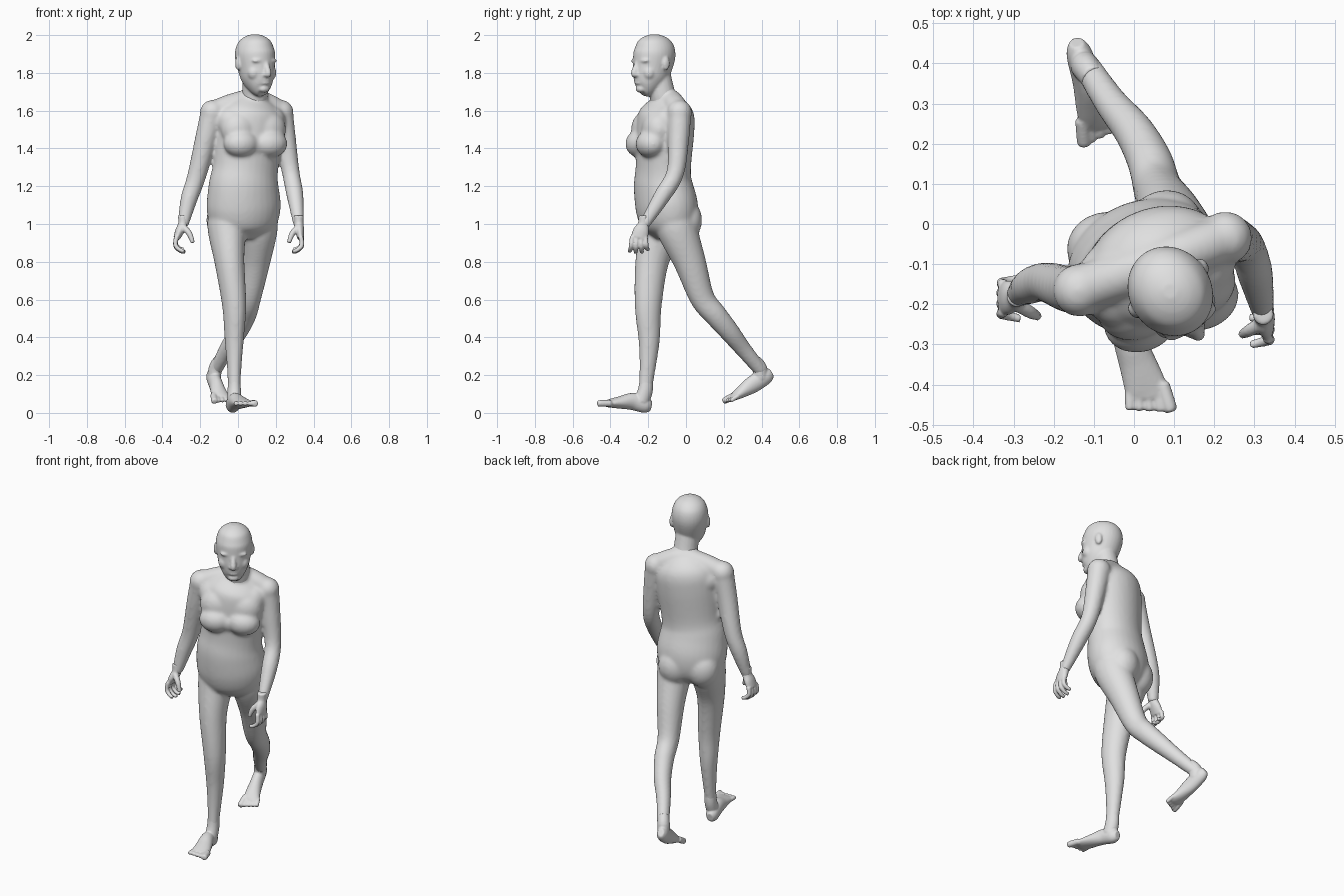
import bpy
import bmesh
import math
from mathutils import Vector, Matrix

if "Cube" in bpy.data.objects:
    bpy.data.objects.remove(bpy.data.objects["Cube"], do_unlink=True)

GREY = (.75, .75, .75, 1)
clay = bpy.data.materials.new("plain_grey")
clay.use_nodes = True
clay.diffuse_color = GREY
clay.node_tree.nodes["Principled BSDF"].inputs["Base Color"].default_value = GREY

BODY_YAW = math.radians(20)
HEAD_YAW = math.radians(33)
UP = Vector((0, 0, 1))
FRONT_BACK = Vector((0, 1, 0))


def turned(centre, yaw, side, forward, up):
    """Point given by side, forward and up distances in a yawed frame."""
    return Vector(centre) + Matrix.Rotation(yaw, 3, 'Z') @ Vector((side, -forward, up))


ORIGIN = Vector()
ACROSS = turned(ORIGIN, BODY_YAW, 1, 0, 0)
HEAD_ACROSS = turned(ORIGIN, HEAD_YAW, 1, 0, 0)


def spline(rows, steps=5):
    """Catmull-Rom interpolation of centre and radii together."""
    padded = [rows[0], *rows, rows[-1]]
    out = []
    for quad in zip(padded, padded[1:], padded[2:], padded[3:]):
        for k in range(steps):
            t = k / steps
            out.append([b + t / 2 * (c - a + t * (2 * a - 5 * b + 4 * c - d
                                                  + t * (3 * (b - c) + d - a)))
                        for a, b, c, d in zip(*quad)])
    out.append(list(rows[-1]))
    return out


def loft(bm, rows, depth=1, hint=ACROSS, sides=20):
    """Closed tube through rows of x, y, z, half width and, if given, half depth."""
    rows = spline([r if len(r) == 5 else (*r, r[3] * depth) for r in rows])
    centres = [Vector(r[:3]) for r in rows]
    last = len(rows) - 1
    rings = []
    for i, (centre, row) in enumerate(zip(centres, rows)):
        along = (centres[min(i + 1, last)] - centres[max(i - 1, 0)]).normalized()
        side = (hint - along * hint.dot(along)).normalized()
        front = along.cross(side)
        angles = [math.tau * k / sides for k in range(sides)]
        rings.append([bm.verts.new(centre + side * (row[3] * math.cos(a))
                                   + front * (row[4] * math.sin(a))) for a in angles])
    for low, high in zip(rings, rings[1:]):
        for k in range(sides):
            n = (k + 1) % sides
            bm.faces.new((low[k], low[n], high[n], high[k]))
    bm.faces.new(rings[0][::-1])
    bm.faces.new(rings[-1])


def ball(bm, centre, radii, yaw=BODY_YAW):
    """Ellipsoid with side, forward and up radii."""
    matrix = (Matrix.Translation(centre) @ Matrix.Rotation(yaw, 4, 'Z')
              @ Matrix.Diagonal((*radii, 1)))
    bmesh.ops.create_uvsphere(bm, u_segments=24, v_segments=16, radius=1, matrix=matrix)


def finish(bm, name, voxel, rounds):
    """Fuse overlapping volumes into one soft skin."""
    bmesh.ops.recalc_face_normals(bm, faces=bm.faces[:])
    mesh = bpy.data.meshes.new(name)
    bm.to_mesh(mesh)
    bm.free()
    mesh.materials.append(clay)
    mesh.shade_smooth()
    obj = bpy.data.objects.new(name, mesh)
    bpy.context.scene.collection.objects.link(obj)
    fuse = obj.modifiers.new("fuse", 'REMESH')
    fuse.mode = 'VOXEL'
    fuse.voxel_size = voxel
    fuse.use_smooth_shade = True
    soften = obj.modifiers.new("soften", 'SMOOTH')
    soften.factor = .5
    soften.iterations = rounds


# Torso, from crotch to collar
body = bmesh.new()
loft(body, [(.03, -.09, .92, .09), (.03, -.09, .98, .17), (.03, -.1, 1.08, .2),
            (.03, -.12, 1.2, .19), (.04, -.12, 1.3, .177), (.06, -.11, 1.5, .187),
            (.07, -.1, 1.6, .17), (.08, -.1, 1.67, .09)], depth=.8, sides=32)
loft(body, [(.08, -.1, 1.62, .085), (.09, -.12, 1.68, .069), (.094, -.137, 1.74, .055)])

# Shoulder girdle
right_shoulder = Vector((-.135, -.165, 1.59))
left_shoulder = Vector((.228, -.035, 1.59))
collar = Vector((.08, -.09, 1.655))
girdle = [right_shoulder, right_shoulder.lerp(collar, .5) + UP * .01, collar,
          left_shoulder.lerp(collar, .5) + UP * .01, left_shoulder]
loft(body, [(*p, .06) for p in girdle], hint=UP)
for joint in (right_shoulder, left_shoulder):
    ball(body, joint, (.067, .067, .067))

# Bust, shoulder blades and seat
CHEST = (.057, -.115, 0)
PELVIS = (.025, -.095, 0)
ball(body, turned(CHEST, BODY_YAW, 0, .1, 1.42), (.07, .06, .065))
for s in (-1, 1):
    ball(body, turned(CHEST, BODY_YAW, s * .08, .105, 1.425), (.096, .078, .075))
    ball(body, turned(CHEST, BODY_YAW, s * .08, .07, 1.5), (.1, .08, .1))
    ball(body, turned(CHEST, BODY_YAW, s * .11, 0, 1.545), (.09, .11, .09))
    ball(body, turned(PELVIS, BODY_YAW, s * .08, -.07, 1.02), (.095, .086, .11))

# Arms
loft(body, [(*right_shoulder, .064), (-.17, -.16, 1.45, .058), (-.22, -.145, 1.25, .05),
            (-.26, -.155, 1.13, .045), (-.292, -.18, .99, .029)])
loft(body, [(*left_shoulder, .064), (.25, -.04, 1.45, .057), (.28, -.057, 1.27, .047),
            (.302, -.125, 1.15, .045), (.322, -.225, .99, .028)])

# Right leg planted in front, left leg trailing behind
loft(body, [(-.06, -.12, 1.08, .09), (-.06, -.13, .98, .1), (-.045, -.18, .8, .078),
            (-.02, -.2, .57, .063), (-.02, -.195, .4, .051), (-.02, -.2, .28, .041),
            (-.02, -.21, .17, .034), (-.02, -.22, .07, .033)], depth=1.16)
loft(body, [(.11, -.07, 1.08, .09), (.11, -.05, .98, .1), (.09, .02, .8, .08),
            (.06, .085, .61, .062), (.04, .155, .52, .057), (0, .23, .43, .05),
            (-.06, .305, .335, .041), (-.125, .405, .215, .033)], depth=1.08)
ball(body, (-.01, -.235, .58), (.035, .033, .045))
ball(body, (.06, .058, .6), (.035, .035, .04))
finish(body, "body", .009, 12)

# Head and neck
head = bmesh.new()
HEAD = (.09, -.167, 0)


def face(side, forward, up, radii):
    ball(head, turned(HEAD, HEAD_YAW, side, forward, up), radii, HEAD_YAW)


def head_loft(profile, depth, sides):
    """Loft along the head's middle from rows of height, forward and half width."""
    loft(head, [(*turned(HEAD, HEAD_YAW, 0, f, z), w) for z, f, w in profile],
         depth, HEAD_ACROSS, sides)


loft(head, [(.08, -.1, 1.61, .075), (.09, -.126, 1.69, .069), (.09, -.155, 1.83, .065)])
head_loft([(1.7, .082, .03), (1.72, .064, .055), (1.77, .036, .083), (1.82, .016, .094),
           (1.9, 0, .103), (1.96, 0, .086), (1.99, 0, .055), (2.004, 0, .018)], 1.12, 32)
# Nose, mouth and chin
head_loft([(1.86, .104, .013), (1.8, .128, .018), (1.785, .12, .014)], 1, 12)
face(0, .1, 1.763, (.034, .019, .01))
face(0, .1, 1.746, (.03, .019, .01))
face(0, .09, 1.715, (.032, .022, .02))
for s in (-1, 1):
    # Brow, cheek, nostril and ear
    face(s * .036, .093, 1.864, (.04, .02, .013))
    face(s * .05, .066, 1.8, (.036, .036, .04))
    face(s * .015, .117, 1.79, (.012, .014, .01))
    face(s * .103, -.008, 1.85, (.012, .021, .036))
finish(head, "head", .006, 7)


# Hands, fingers curling towards the thighs
def hand(name, s, wrist, knuckle):
    bm = bmesh.new()
    wrist, knuckle = Vector(wrist), Vector(knuckle)
    palm = [(wrist + UP * .045, .026, .026), (wrist, .03, .025),
            (wrist.lerp(knuckle, .5), .042, .024), (knuckle, .043, .018)]
    loft(bm, [(*p, w, d) for p, w, d in palm], hint=FRONT_BACK)
    curl = [(0, .01), (.006, -.04), (-.02, -.068), (-.046, -.074)]
    for finger, length in zip((-1.5, -.5, .5, 1.5), (.92, 1, .97, .8)):
        base = knuckle + FRONT_BACK * finger * .023
        loft(bm, [(*(base + Vector((s * out, finger * k * .004, drop)) * length),
                   .0135 - .001 * k) for k, (out, drop) in enumerate(curl)],
             hint=FRONT_BACK, sides=10)
    thumb = [(0, -.02, -.015, .018), (.034, -.04, -.05, .016), (.053, -.05, -.1, .011)]
    loft(bm, [(*(wrist + Vector((-s * x, y, z))), r) for x, y, z, r in thumb],
         hint=FRONT_BACK, sides=10)
    finish(bm, name, .005, 3)


hand("right_hand", -1, (-.292, -.18, 1), (-.325, -.185, .925))
hand("left_hand", 1, (.322, -.225, 1), (.332, -.25, .925))


# Feet with ankle and five toes, the big toe on the inner side
def foot(name, inner, ankle, centres, wide):
    bm = bmesh.new()
    loft(bm, ankle, depth=1.15)
    widths = (.02, .036, .039, .047, .053, .048)
    heights = (.025, .043, .046, .033, .021, .014)
    loft(bm, [(*c, w * wide, h) for c, w, h in zip(centres, widths, heights)])
    end = Vector(centres[-1])
    along = (end - Vector(centres[-2])).normalized()
    side = (ACROSS - along * ACROSS.dot(along)).normalized() * inner
    for i in range(5):
        spread = 1 - i / 2
        size = .012 if i else .018
        start = end + side * spread * wide * .042 - along * .03
        tip = start + side * spread * .008 + along * (.074 - .006 * i)
        loft(bm, [(*start, size), (*start.lerp(tip, .85), size), (*tip, size * .6)], sides=10)
    finish(bm, name, .005, 3)


foot("right_foot", 1,
     [(-.02, -.21, .18, .031), (-.02, -.215, .12, .035), (-.02, -.235, .06, .036)],
     [(-.035, -.184, .036), (-.03, -.213, .042), (-.015, -.28, .06),
      (.01, -.35, .055), (.03, -.41, .05), (.035, -.435, .05)], 1)
foot("left_foot", -1,
     [(-.1, .362, .275, .031), (-.12, .39, .235, .035), (-.125, .395, .18, .034)],
     [(-.143, .452, .214), (-.136, .424, .196), (-.118, .355, .152),
      (-.103, .295, .112), (-.09, .258, .087), (-.087, .243, .078)], .9)
